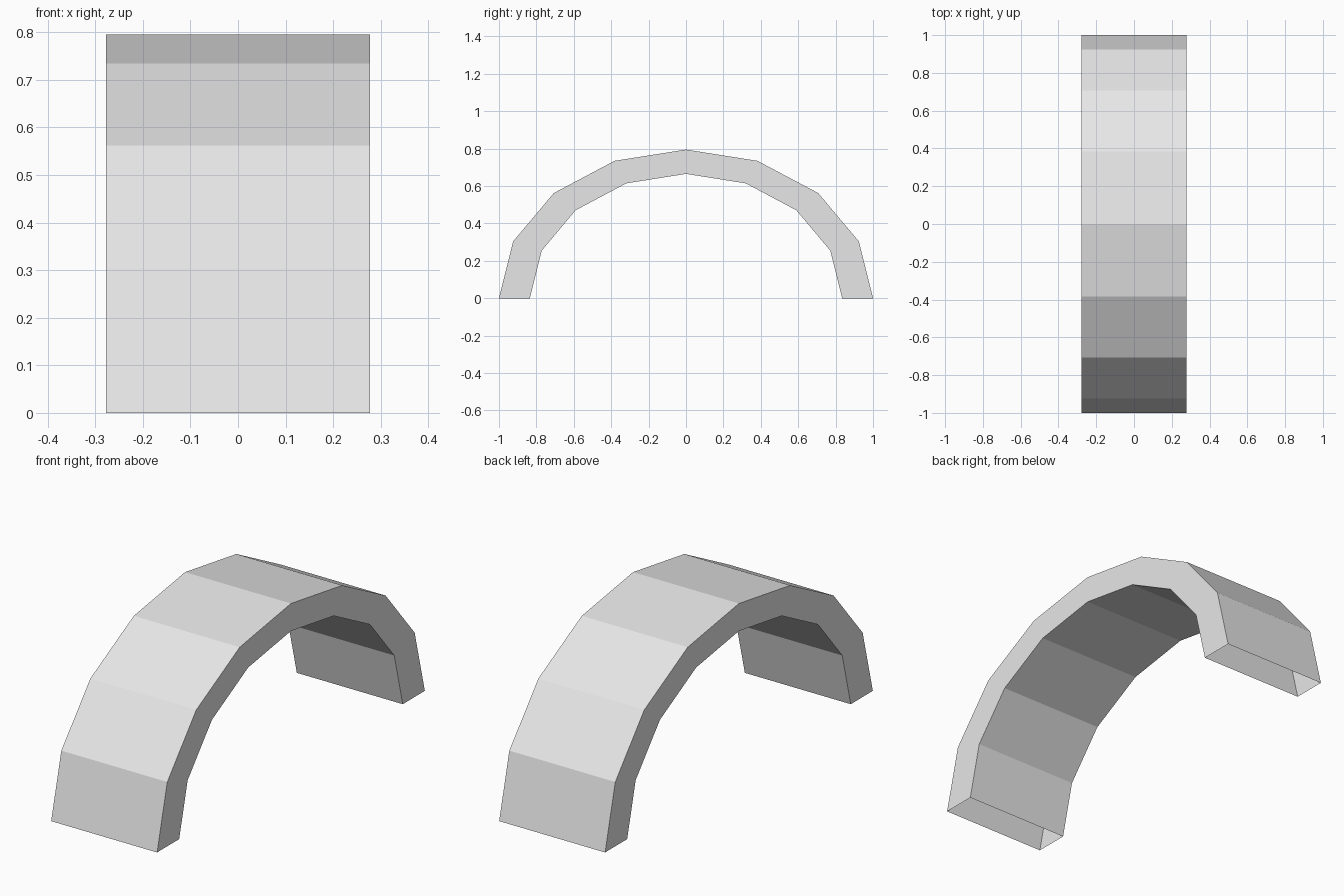
import bpy
import bmesh
from math import cos, sin, pi

cube = bpy.data.objects.get("Cube")
if cube:
    bpy.data.objects.remove(cube, do_unlink=True)

HALF_WIDTH = 0.277
SEGMENTS = 8

# Plain grey material
grey = bpy.data.materials.new("light_grey")
grey.use_nodes = True
colour = (0.8, 0.8, 0.8, 1)
grey.diffuse_color = colour
grey.node_tree.nodes["Principled BSDF"].inputs["Base Color"].default_value = colour


def half_ellipse(radius_y, radius_z):
    """Points from the front foot, over the top, to the back foot."""
    angles = [pi * i / SEGMENTS for i in range(SEGMENTS + 1)]
    return [(-radius_y * cos(a), radius_z * sin(a)) for a in angles]


# Hollow arch: a rectangular section swept over a half ellipse, feet left open
bm = bmesh.new()
rings = []
for outer, inner in zip(half_ellipse(1, 0.795), half_ellipse(0.835, 0.665)):
    corners = [(-HALF_WIDTH, *outer), (HALF_WIDTH, *outer),
               (HALF_WIDTH, *inner), (-HALF_WIDTH, *inner)]
    rings.append([bm.verts.new(c) for c in corners])

for a, b in zip(rings, rings[1:]):
    for i in range(4):
        j = (i + 1) % 4
        bm.faces.new((a[i], a[j], b[j], b[i]))

mesh = bpy.data.meshes.new("arch")
bm.to_mesh(mesh)
bm.free()
mesh.materials.append(grey)
arch = bpy.data.objects.new("arch", mesh)
bpy.context.collection.objects.link(arch)
